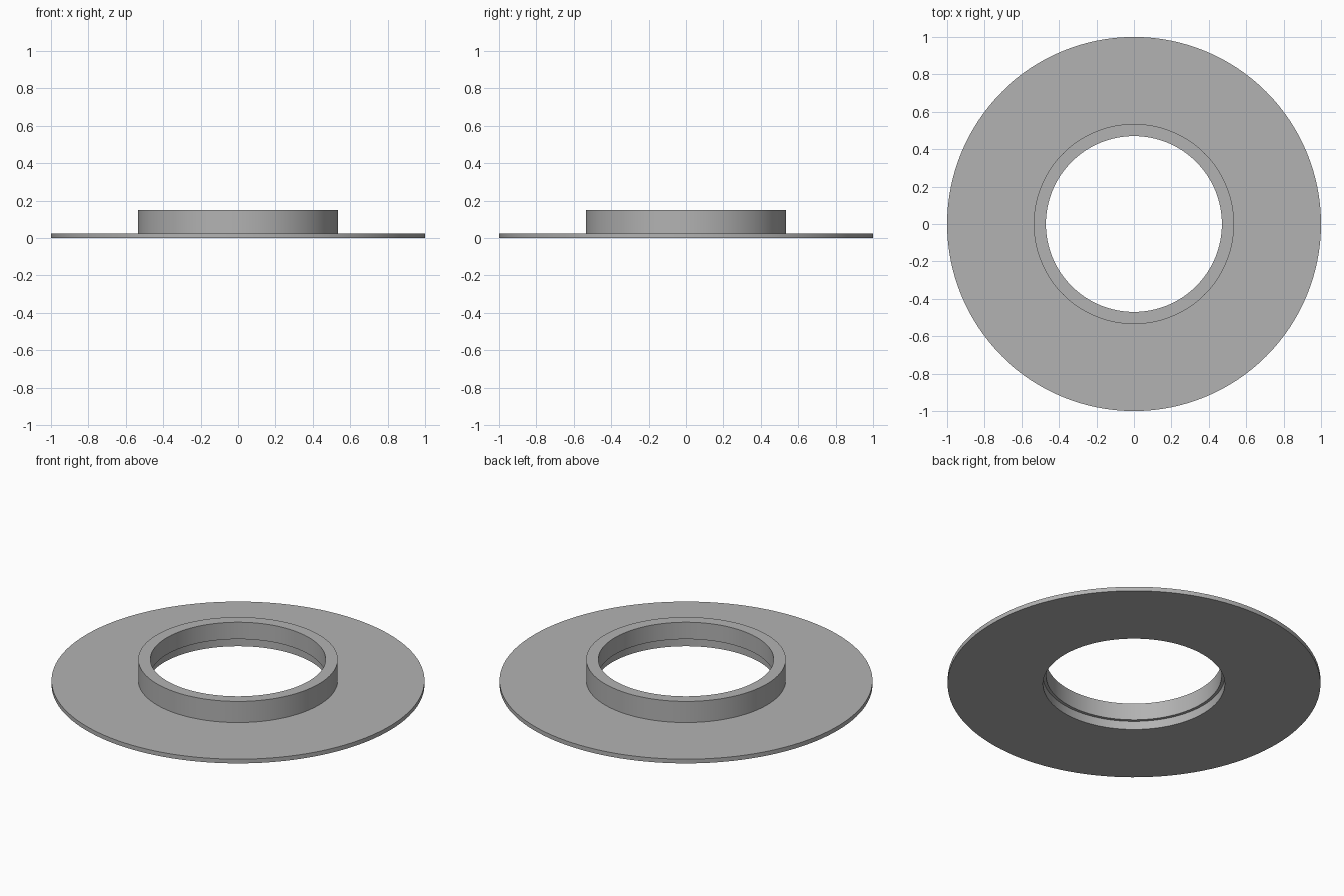
import bpy
import bmesh
import math

cube = bpy.data.objects.get("Cube")
if cube:
    bpy.data.objects.remove(cube, do_unlink=True)

# One plain grey for the whole part
grey = bpy.data.materials.new("plain_grey")
grey.use_nodes = True
colour = (0.45, 0.45, 0.45, 1)
grey.diffuse_color = colour
grey.node_tree.nodes["Principled BSDF"].inputs["Base Color"].default_value = colour

# Dimensions
DISC_R, COLLAR_R, BORE_R, RECESS_R = 1.0, 0.535, 0.47, 0.487
DISC_H, RECESS_H, TOTAL_H = 0.025, 0.05, 0.15
SEGMENTS = 128


def lathe(name, profile):
    """Spin a closed radius/height profile around the z axis."""
    bm = bmesh.new()
    verts = [bm.verts.new((r, 0, z)) for r, z in profile]
    edges = [bm.edges.new((a, b)) for a, b in zip(verts, verts[1:] + verts[:1])]
    bmesh.ops.spin(bm, geom=verts + edges, axis=(0, 0, 1), cent=(0, 0, 0),
                   angle=math.tau, steps=SEGMENTS, use_merge=True)
    bmesh.ops.remove_doubles(bm, verts=bm.verts, dist=1e-5)
    bmesh.ops.recalc_face_normals(bm, faces=bm.faces)
    mesh = bpy.data.meshes.new(name)
    bm.to_mesh(mesh)
    bm.free()
    mesh.materials.append(grey)
    obj = bpy.data.objects.new(name, mesh)
    bpy.context.collection.objects.link(obj)
    return obj


# Thin disc and raised collar in one piece, with a shallow recess under the bore
flange = lathe("flanged_collar", [
    (RECESS_R, 0), (DISC_R, 0), (DISC_R, DISC_H), (COLLAR_R, DISC_H),
    (COLLAR_R, TOTAL_H), (BORE_R, TOTAL_H), (BORE_R, RECESS_H), (RECESS_R, RECESS_H),
])
bpy.ops.object.select_all(action="DESELECT")
flange.select_set(True)
bpy.context.view_layer.objects.active = flange
bpy.ops.object.shade_smooth_by_angle(angle=math.radians(30))
